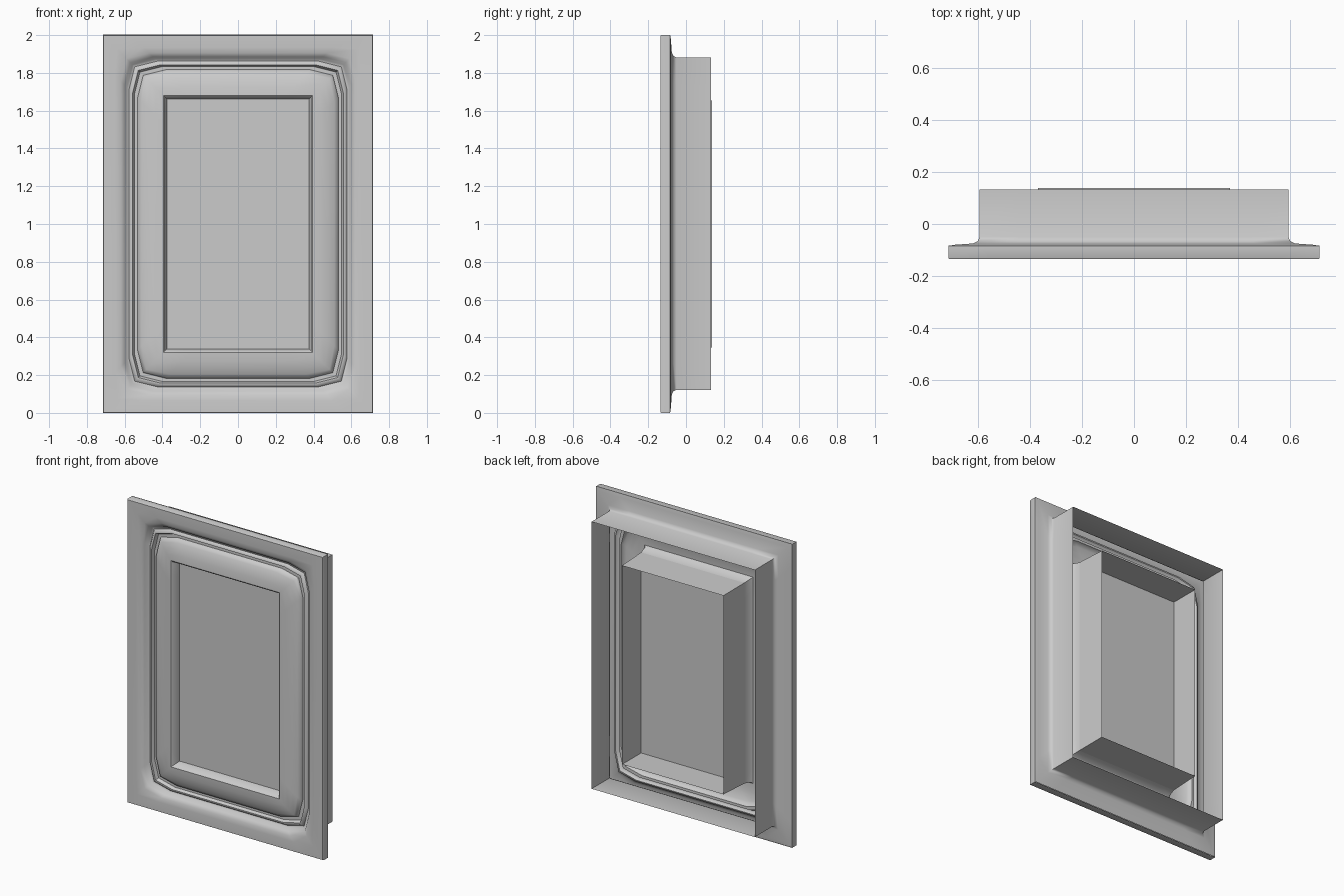
import bpy
import bmesh
import math

cube = bpy.data.objects.get("Cube")
if cube:
    bpy.data.objects.remove(cube, do_unlink=True)

MID_Z = 1.0       # height of the panel centre
EXTRA = 0.285     # half height minus half width, the same for every ring

grey = bpy.data.materials.new("plain grey")
grey.use_nodes = True
grey.diffuse_color = (0.6, 0.6, 0.6, 1)
grey.node_tree.nodes["Principled BSDF"].inputs["Base Color"].default_value = (0.6, 0.6, 0.6, 1)


def ring_points(half, y, cut, bevel, mid_z):
    """Rectangle with three points per corner, counter-clockwise from the front."""
    tall = half + EXTRA
    corner = [(half, tall - cut), (half - bevel, tall - bevel), (half - cut, tall)]
    points = []
    for sx, sz in ((1, 1), (-1, 1), (-1, -1), (1, -1)):
        run = corner if sx * sz > 0 else corner[::-1]
        points += [(sx * x, y, mid_z + sz * z) for x, z in run]
    return points


def build(name, profile, cut=0.15, bevel=0.0, mid_z=MID_Z, cap=False):
    """Sweep a (half width, y) profile around the panel, listed from outside in."""
    bm = bmesh.new()
    rings = []
    for entry in profile:
        half, y = entry[:2]
        b = entry[2] if len(entry) > 2 else bevel
        rings.append([bm.verts.new(p) for p in ring_points(half, y, cut, b, mid_z)])
    for a, b in zip(rings, rings[1:]):
        n = len(a)
        for i in range(n):
            j = (i + 1) % n
            bm.faces.new((a[i], a[j], b[j], b[i]))
    if cap:
        bm.faces.new(rings[-1])
    mesh = bpy.data.meshes.new(name)
    bm.to_mesh(mesh)
    bm.free()
    obj = bpy.data.objects.new(name, mesh)
    bpy.context.collection.objects.link(obj)
    mesh.materials.append(grey)
    bpy.ops.object.select_all(action="DESELECT")
    obj.select_set(True)
    bpy.context.view_layer.objects.active = obj
    bpy.ops.object.shade_smooth_by_angle(angle=math.radians(50))
    return obj


# Open collar behind the panel, flaring into the back of the flange
build("rear_collar", [(0.595, 0.133), (0.595, -0.05), (0.602, -0.066),
                      (0.62, -0.075), (0.69, -0.08), (0.715, -0.084)], mid_z=MID_Z + 0.002)

# Flat outer flange with a softly rounded rim, rolling into stepped moulding
build("front_frame", [(0.715, -0.084), (0.715, -0.13), (0.712, -0.135),
                      (0.65, -0.135, 0.01), (0.62, -0.13, 0.03), (0.6, -0.118, 0.03),
                      (0.588, -0.095, 0.03), (0.577, -0.092, 0.03),
                      (0.568, -0.105, 0.03), (0.558, -0.105, 0.03),
                      (0.549, -0.085, 0.03), (0.532, -0.085, 0.03),
                      (0.527, -0.1, 0.03), (0.51, -0.11, 0.025),
                      (0.48, -0.122, 0.02), (0.44, -0.131, 0.01),
                      (0.395, -0.134)])

# Opening lip and the open tube that runs to the back
build("opening_lip", [(0.395, -0.134), (0.387, -0.128), (0.376, -0.07)], cut=0.1)
build("inner_tube", [(0.376, -0.07), (0.37, 0.138)], cut=0.1)

# Recessed flat pane
build("pane", [(0.376, -0.07)], cut=0.1, cap=True)
